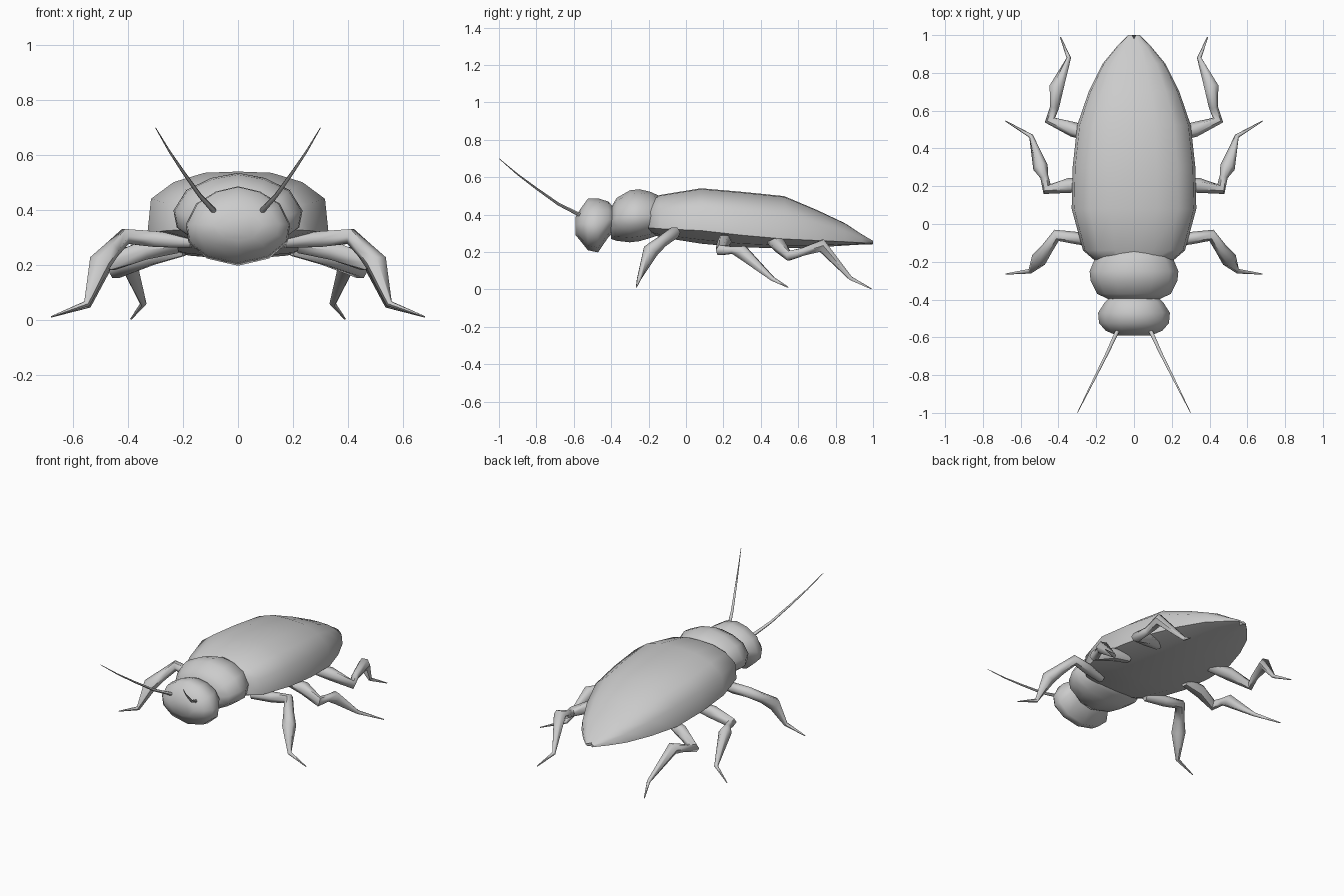
import bpy, bmesh, math
from mathutils import Vector

if "Cube" in bpy.data.objects:
    bpy.data.objects.remove(bpy.data.objects["Cube"])

grey = bpy.data.materials.new("shell grey")
grey.diffuse_color = (0.6, 0.6, 0.6, 1)
grey.use_nodes = True
grey.node_tree.nodes["Principled BSDF"].inputs["Base Color"].default_value = grey.diffuse_color


def build(name, rings, angle=50):
    """Skin a list of closed rings and cap both ends."""
    bm = bmesh.new()
    vs = [[bm.verts.new(p) for p in r] for r in rings]
    n = len(rings[0])
    for a, b in zip(vs, vs[1:]):
        for i in range(n):
            j = (i + 1) % n
            bm.faces.new((a[i], a[j], b[j], b[i]))
    bm.faces.new(vs[0])
    bm.faces.new(vs[-1])
    bmesh.ops.recalc_face_normals(bm, faces=bm.faces)
    me = bpy.data.meshes.new(name)
    bm.to_mesh(me)
    bm.free()
    me.materials.append(grey)
    ob = bpy.data.objects.new(name, me)
    bpy.context.collection.objects.link(ob)
    bpy.ops.object.select_all(action='DESELECT')
    ob.select_set(True)
    bpy.context.view_layer.objects.active = ob
    bpy.ops.object.shade_smooth_by_angle(angle=math.radians(angle))
    return ob


def section(y, w, bottom, side, top, shape):
    """Symmetric ring in the xz plane; shape holds half-outline fractions, top to bottom."""
    pts = [(fx * w, y, side + fz * ((top - side) if fz > 0 else (side - bottom)))
           for fx, fz in shape]
    return pts + [(-x, y, z) for x, y, z in reversed(pts[1:-1])]


def tube(name, path, sides=6):
    """Tapered limb; path rows are x, y, z, radius."""
    pts = [Vector(p[:3]) for p in path]
    rings = []
    for i, p in enumerate(pts):
        a = (p - pts[i - 1]).normalized() if i else Vector()
        b = (pts[i + 1] - p).normalized() if i < len(pts) - 1 else Vector()
        d = (a + b).normalized()
        u = d.cross(Vector((0, 0, 1))).normalized()
        v = u.cross(d)
        r = path[i][3]
        rings.append([p + r * (math.cos(t) * u + math.sin(t) * v)
                      for t in (math.tau * k / sides for k in range(sides))])
    build(name, rings, 60)


# wing-covered abdomen: y, half width, bottom, side edge, top
wing_shape = [(0, 1), (.37, .98), (.71, .83), (.96, .56), (1, 0), (.6, -.7), (0, -1)]
abdomen = [(-.20, .20, .30, .33, .47), (-.14, .27, .28, .325, .505), (.08, .33, .245, .315, .541),
           (.30, .325, .225, .29, .522), (.525, .30, .22, .27, .499), (.70, .24, .225, .262, .425),
           (.85, .165, .235, .255, .354), (.94, .09, .24, .25, .295), (1.0, .03, .24, .247, .26)]
rings = [section(*s, wing_shape) for s in abdomen]
rings[-1] = [(x, y - (.02 if x == 0 else 0), z) for x, y, z in rings[-1]]  # tail notch
build("abdomen", rings)

# thorax and head
round_shape = [(0, 1), (.42, .88), (.8, .6), (1, .12), (.95, -.35), (.6, -.8), (0, -1)]
thorax = [(-.40, .13, .27, .36, .44), (-.37, .195, .26, .37, .49), (-.30, .23, .252, .38, .53),
          (-.25, .235, .258, .38, .536), (-.19, .21, .275, .38, .522), (-.12, .17, .30, .38, .49)]
build("thorax", [section(*s, round_shape) for s in thorax], 80)
head = [(-.38, .12, .31, .37, .43), (-.415, .155, .28, .36, .47), (-.47, .19, .198, .33, .487),
        (-.525, .185, .21, .33, .485), (-.565, .15, .26, .34, .43), (-.59, .09, .29, .34, .39)]
build("head", [section(*s, round_shape) for s in head], 80)

# legs and antennae, both sides
limbs = {
    "front_leg": [(.17, -.10, .285, .025), (.30, -.075, .295, .033), (.41, -.06, .305, .032),
                  (.46, -.13, .255, .032), (.505, -.19, .205, .042), (.55, -.25, .06, .013),
                  (.68, -.265, .012, .003)],
    "middle_leg": [(.22, .21, .27, .03), (.34, .205, .255, .04), (.46, .185, .21, .032),
                   (.475, .25, .21, .022), (.495, .30, .20, .04), (.545, .465, .055, .012),
                   (.68, .545, .012, .003)],
    "rear_leg": [(.20, .46, .26, .03), (.32, .50, .235, .04), (.445, .55, .18, .03),
                 (.42, .62, .20, .024), (.41, .725, .235, .038), (.345, .88, .06, .012),
                 (.39, .99, .004, .003)],
    "antenna": [(.085, -.56, .395, .011), (.14, -.68, .455, .008), (.20, -.80, .54, .006),
                (.25, -.90, .615, .004), (.30, -1.0, .70, .0015)],
}
for name, path in limbs.items():
    for side, s in (("right", 1), ("left", -1)):
        tube(f"{name}_{side}", [(x * s, y, z, r) for x, y, z, r in path])
